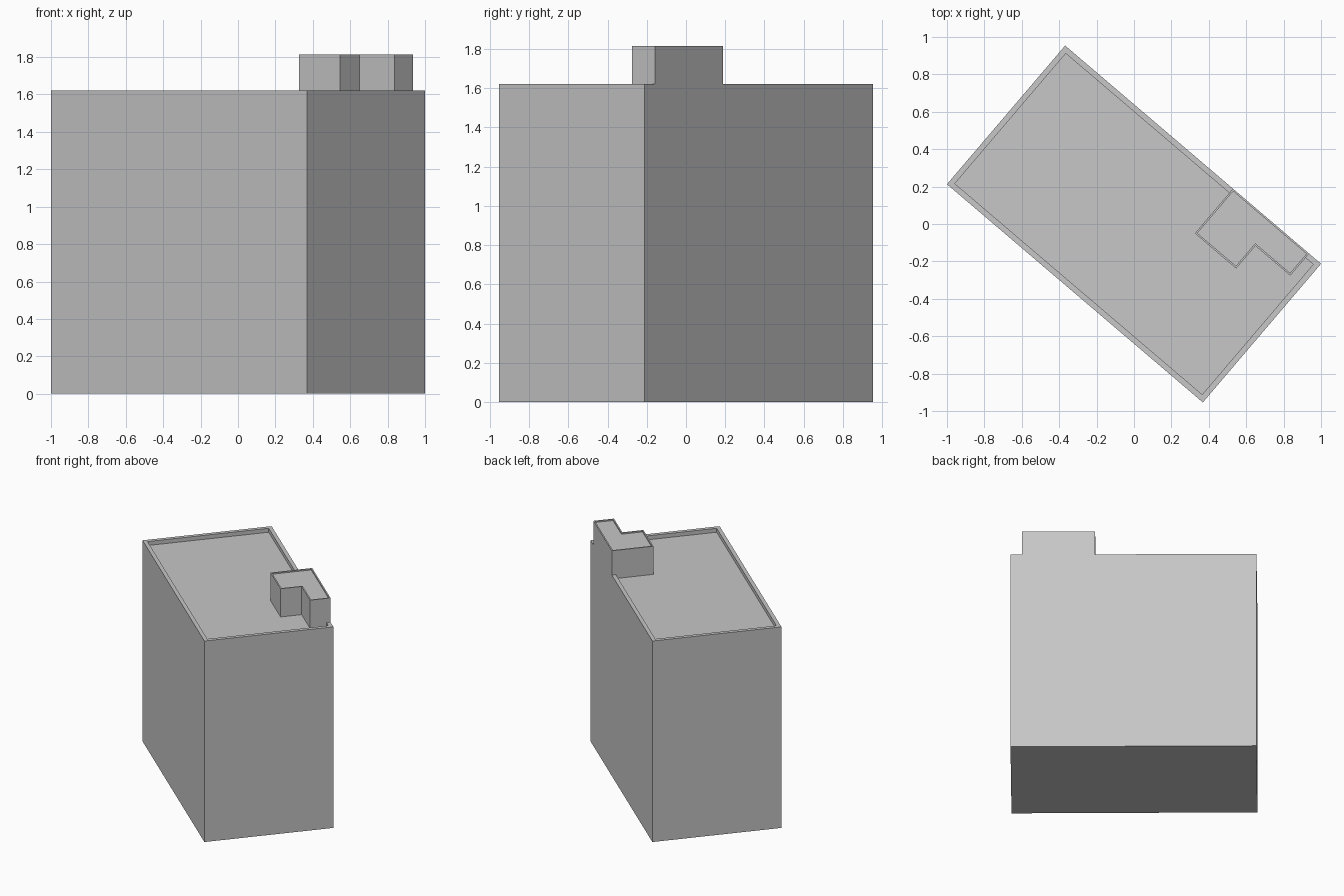
import bpy, bmesh, math

cube = bpy.data.objects.get("Cube")
if cube:
    bpy.data.objects.remove(cube, do_unlink=True)

# One plain grey for the whole building
grey = bpy.data.materials.new("concrete grey")
grey.use_nodes = True
colour = (0.57, 0.57, 0.57, 1)
grey.diffuse_color = colour
grey.node_tree.nodes["Principled BSDF"].inputs["Base Color"].default_value = colour

TURN = math.radians(-40.45)
HX, HY = 0.899, 0.487          # half length and half width of the block
WALL = 0.03                    # parapet thickness
ROOF, PARAPET, TOP = 1.588, 1.62, 1.815
X0, X1, X2 = 0.28, 0.57, 0.815  # stair house plan lines
Y0, Y1 = 0.173, 0.332


def prism(name, outline, z0, z1, rim=0, sink=0):
    """Extrude a plan outline; optionally sink the top inside a thin rim."""
    bm = bmesh.new()
    base = bm.faces.new([bm.verts.new((x, y, z0)) for x, y in outline])
    bm.normal_update()
    if base.normal.z < 0:
        base.normal_flip()
    copy = bmesh.ops.duplicate(bm, geom=[base])["geom"]
    top = next(g for g in copy if isinstance(g, bmesh.types.BMFace))
    for v in top.verts:
        v.co.z = z1
    base.normal_flip()
    bmesh.ops.bridge_loops(bm, edges=list(base.edges) + list(top.edges))
    bm.normal_update()
    if rim:
        for depth, inset in ((0, rim), (sink, 0)):
            if inset:
                bmesh.ops.inset_region(bm, faces=[top], thickness=inset, use_even_offset=True)
            else:
                out = bmesh.ops.extrude_discrete_faces(bm, faces=[top])["faces"]
                bmesh.ops.translate(bm, verts=out[0].verts, vec=(0, 0, -depth))
    bmesh.ops.recalc_face_normals(bm, faces=bm.faces)
    mesh = bpy.data.meshes.new(name)
    bm.to_mesh(mesh)
    bm.free()
    mesh.materials.append(grey)
    ob = bpy.data.objects.new(name, mesh)
    ob.rotation_euler.z = TURN
    bpy.context.collection.objects.link(ob)
    return ob


def corners(hx, hy):
    return [(hx, hy), (hx, -hy), (-hx, -hy), (-hx, hy)]


# Main block up to the roof deck
prism("main_block", corners(HX, HY), 0, ROOF)

# Parapet, interrupted where the stair house meets the back wall
inner = corners(HX - WALL, HY - WALL)
prism("parapet",
      [(X2, HY)] + corners(HX, HY) + [(X0, HY), (X0, HY - WALL)]
      + inner[::-1] + [(X2, HY - WALL)],
      ROOF, PARAPET)

# L-shaped stair house, flush with the back wall, with a thin roof rim
prism("stair_house",
      [(X0, HY), (X0, Y0), (X1, Y0), (X1, Y1), (X2, Y1), (X2, HY)],
      ROOF, TOP, rim=0.01, sink=0.01)
